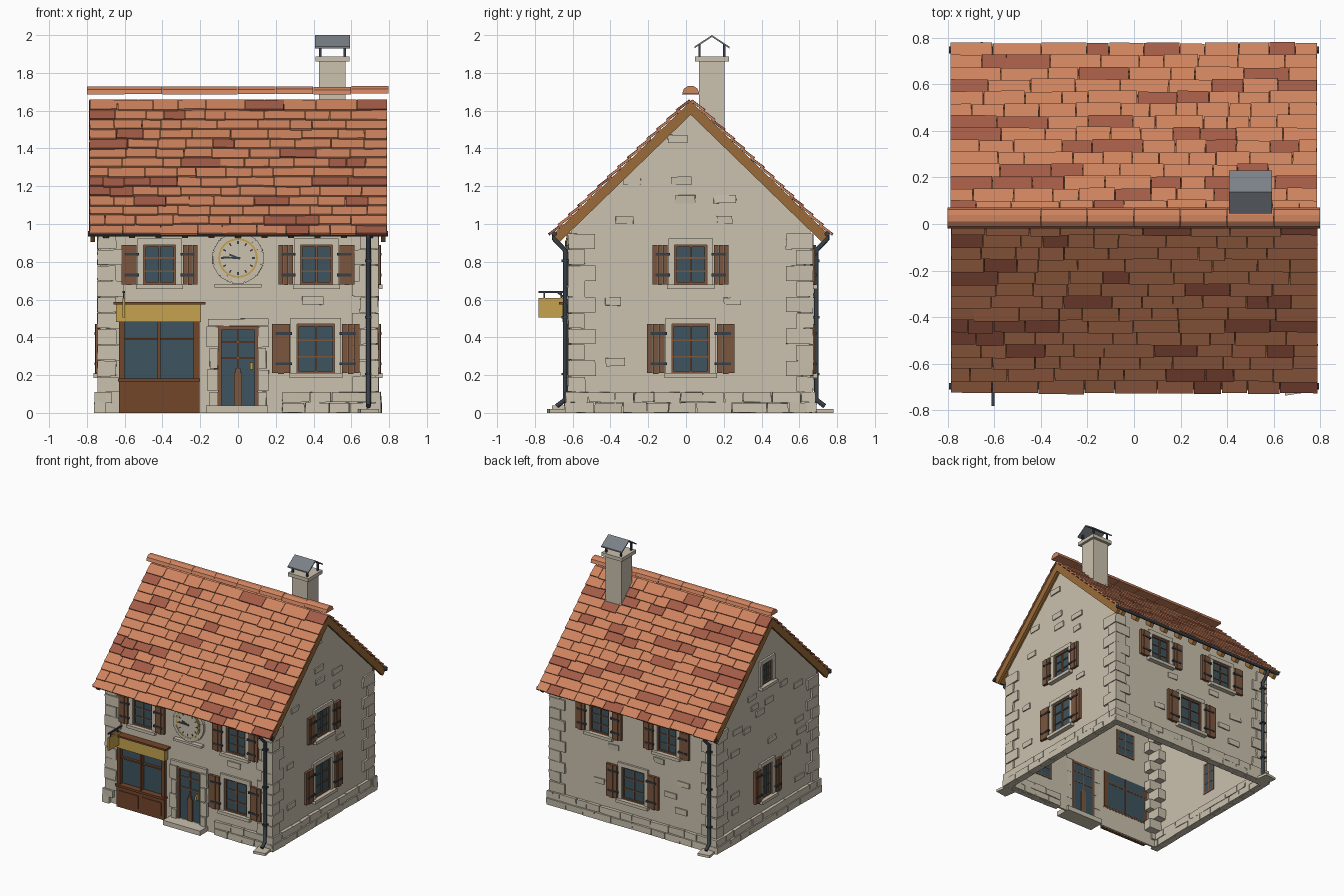
import bpy, bmesh, math, random
from mathutils import Matrix, Vector

random.seed(4)
cube = bpy.context.scene.objects.get("Cube")
if cube:
    bpy.data.objects.remove(cube, do_unlink=True)

COLOURS = {
    "stone": (0.79, 0.755, 0.68), "clay_tile": (0.80, 0.51, 0.37),
    "dark_clay_tile": (0.63, 0.36, 0.28), "shutter_wood": (0.48, 0.34, 0.25),
    "shop_wood": (0.45, 0.28, 0.18), "beam_wood": (0.60, 0.42, 0.23),
    "glass": (0.25, 0.33, 0.37), "iron": (0.23, 0.26, 0.29),
    "zinc": (0.48, 0.50, 0.53), "gold": (0.77, 0.63, 0.31)}
MATS = {}
for name, rgb in COLOURS.items():
    m = bpy.data.materials.new(name)
    m.use_nodes = True
    col = [c ** 2.2 for c in rgb] + [1]
    m.diffuse_color = col
    m.node_tree.nodes["Principled BSDF"].inputs["Base Color"].default_value = col
    MATS[name] = m

parts = {}          # part name -> (bmesh, material name)
IDENT = Matrix()
CY = 0.025          # depth of the ridge line
HX, HY = 0.73, 0.635


def part(name, mat):
    return parts.setdefault(name, (bmesh.new(), mat))[0]


def box(name, mat, x0, x1, y0, y1, z0, z1, M=IDENT, jit=0):
    mid = Matrix.Translation(((x0 + x1) / 2, (y0 + y1) / 2, (z0 + z1) / 2))
    size = Matrix.Diagonal((x1 - x0, y1 - y0, z1 - z0, 1))
    made = bmesh.ops.create_cube(part(name, mat), size=1, matrix=M @ mid @ size)
    for v in made["verts"]:
        v.co += Vector([random.uniform(-jit, jit) for _ in range(3)])
        v.co.z = max(v.co.z, 0)


def disc(name, mat, r, y0, y1, M, sides=32):
    turn = Matrix.Translation((0, (y0 + y1) / 2, 0)) @ Matrix.Rotation(math.pi / 2, 4, 'X')
    bmesh.ops.create_cone(part(name, mat), cap_ends=True, segments=sides, radius1=r,
                          radius2=r, depth=abs(y1 - y0), matrix=M @ turn)


def prism(name, mat, profile, x0, x1):
    bm = part(name, mat)
    a, b = [[bm.verts.new((x, y, z)) for y, z in profile] for x in (x0, x1)]
    faces = [bm.faces.new(a), bm.faces.new(b)]
    for i in range(len(a)):
        j = (i + 1) % len(a)
        faces.append(bm.faces.new((a[i], a[j], b[j], b[i])))
    bmesh.ops.recalc_face_normals(bm, faces=faces)


def rod(name, mat, pts, r):
    cu = bpy.data.curves.new(name, 'CURVE')
    cu.dimensions, cu.bevel_depth, cu.bevel_resolution, cu.use_fill_caps = '3D', r, 2, True
    sp = cu.splines.new('POLY')
    sp.points.add(len(pts) - 1)
    for p, co in zip(sp.points, pts):
        p.co = (*co, 1)
    cu.materials.append(MATS[mat])
    bpy.context.collection.objects.link(bpy.data.objects.new(name, cu))


# Wall frames: local x runs along the wall, local -y points outwards
def frame(x, y, deg):
    return Matrix.Translation((x, y, 0)) @ Matrix.Rotation(math.radians(deg), 4, 'Z')


FRONT, BACK = frame(0, CY - HY, 0), frame(0, CY + HY, 180)
EAST, WEST = frame(HX, CY, 90), frame(-HX, CY, 270)

# Open-bottomed wall shell with gables
bm = part("walls", "stone")
prof = [(CY - HY, 0), (CY - HY, 1.0), (CY, 1.615), (CY + HY, 1.0), (CY + HY, 0)]
ga, gb = [[bm.verts.new((x, y, z)) for y, z in prof] for x in (-HX, HX)]
bm.faces.new(ga[::-1])
bm.faces.new(gb)
bm.faces.new((ga[0], gb[0], gb[1], ga[1]))
bm.faces.new((ga[3], gb[3], gb[4], ga[4]))
bmesh.ops.recalc_face_normals(bm, faces=bm.faces)
if ga[0].link_faces[0].normal.dot(ga[0].link_faces[0].calc_center_median() - Vector((0, CY, .5))) < 0:
    bmesh.ops.reverse_faces(bm, faces=bm.faces)

# Windows with surround, bars and optional shutters
taken = []


def window(M, u, w, z0, z1, shutter=0.0):
    h = w / 2
    taken.append((M, u, h + 0.05 + shutter, z0 - 0.05, z1 + 0.06))
    box("wall_cutters", "stone", u - h, u + h, -.05, .05, z0, z1, M)
    box("window_glass", "glass", u - h, u + h, .008, .016, z0, z1, M)
    for s in (-1, 1):
        a, b = sorted((u + s * h, u + s * (h - .012)))
        box("window_frames", "shutter_wood", a, b, -.004, .018, z0, z1, M)
        a, b = sorted((u + s * h, u + s * (h + .033)))
        box("window_surrounds", "stone", a, b, -.014, .01, z0, z1, M)
        if shutter:
            near = h + .037
            for k in range(3):
                p = [u + s * (near + shutter * (k + e) / 3) for e in (.03, .97)]
                box("shutters", "shutter_wood", min(p), max(p), -.024 - .003 * (k % 2),
                    -.004, z0 - .004 * (k == 1), z1, M)
            for z in (z0 + .05, z1 - .05):
                p = sorted((u + s * (near - .012), u + s * (near + shutter * .8)))
                box("shutter_hinges", "iron", *p, -.031, -.005, z - .007, z + .007, M)
    for z in (z0, z1 - .012):
        box("window_frames", "shutter_wood", u - h, u + h, -.004, .018, z, z + .012, M)
    box("window_bars", "shutter_wood", u - .005, u + .005, 0, .018, z0, z1, M)
    for k in (1, 2):
        z = z0 + (z1 - z0) * k / 3
        box("window_bars", "shutter_wood", u - h, u + h, .001, .018, z - .004, z + .004, M)
    box("window_surrounds", "stone", u - h - .033, u + h + .033, -.016, .01, z1, z1 + .032, M)
    box("window_sills", "stone", u - h - .04, u + h + .04, -.036, .01, z0 - .024, z0, M)


UP, LOW = (0.68, 0.89), (0.21, 0.47)
for M, u in ((FRONT, -.415), (FRONT, .415), (BACK, -.3), (BACK, .3), (EAST, 0)):
    window(M, u, .17, *UP, .08)
for M, u in ((FRONT, .412), (BACK, 0), (EAST, 0)):
    window(M, u, .20, *LOW, .095)
window(WEST, 0, .12, *LOW, .07)
window(WEST, 0, .12, 1.12, 1.29)

# Door with surround, handle and step
box("wall_cutters", "stone", -.1, .1, -.05, .05, .04, .46, FRONT)
box("door_glass", "glass", -.1, .1, .006, .016, .04, .46, FRONT)
for s in (-1, 1):
    box("door_frame", "shutter_wood", s * .097 - .009, s * .097 + .009, -.012, .018, .04, .46, FRONT)
    for k in range(4):
        w = .058 if k % 2 else .044
        x = sorted((s * .106, s * (.106 + w)))
        box("door_surround", "stone", *x, -.022, .015, k * .115 + .003, k * .115 + .112, FRONT, .002)
box("door_frame", "shutter_wood", -.1, .1, -.012, .018, .44, .46, FRONT)
box("door_frame", "shutter_wood", -.006, .006, -.003, .018, .2, .45, FRONT)
box("door_panel", "shutter_wood", -.022, .022, -.006, .018, .04, .215, FRONT)
box("door_panel", "shutter_wood", -.014, .014, -.006, .018, .215, .235, FRONT)
for z in (.29, .375):
    box("door_frame", "shutter_wood", -.09, .09, -.002, .018, z - .005, z + .005, FRONT)
box("door_surround", "stone", -.16, .16, -.02, .015, .462, .498, FRONT, .002)
box("door_handle", "gold", .064, .08, -.03, .006, .23, .268, FRONT)
box("door_step", "stone", -.17, .16, -.1, .03, 0, .038, FRONT)

# Shop front with fascia board
box("wall_cutters", "stone", -.605, -.225, -.05, .05, .18, .48, FRONT)
box("shop_glass", "glass", -.605, -.225, .006, .016, .18, .48, FRONT)
box("shop_base", "shop_wood", -.63, -.205, -.03, -.001, 0, .165, FRONT)
for x in (-.52, -.315):
    box("shop_base", "shop_wood", x - .085, x + .085, -.036, -.02, .03, .135, FRONT)
box("shop_ledge", "shop_wood", -.635, -.2, -.042, .015, .165, .182, FRONT)
for x, w in ((-.615, .015), (-.22, .015), (-.418, .007)):
    box("shop_posts", "shop_wood", x - w, x + w, -.026, .018, .18, .48, FRONT)
box("shop_posts", "shop_wood", -.61, -.22, -.014, .018, .385, .397, FRONT)
box("shop_fascia", "gold", -.645, -.195, -.045, 0, .48, .575, FRONT)
box("shop_fascia_cap", "shop_wood", -.66, -.172, -.062, 0, .575, .588, FRONT)

# Clock
dial = FRONT @ Matrix.Translation((0, 0, .82))
disc("clock_surround", "stone", .132, -.018, .01, dial)
disc("clock_rim", "gold", .105, -.024, 0, dial)
disc("clock_face", "stone", .095, -.028, 0, dial)
for k in range(12):
    T = dial @ Matrix.Rotation(k * math.pi / 6, 4, 'Y')
    box("clock_marks", "iron", -.004, .004, -.031, -.02, .074, .09, T)
    box("clock_stones", "stone", -.032, .032, -.021, .005, .11, .134, T, .001)
for deg, length in ((-68, .05), (-88, .08)):
    box("clock_hands", "iron", -.005, .005, -.034, -.028, -.012, length,
        dial @ Matrix.Rotation(math.radians(deg), 4, 'Y'))
box("clock_ledge", "stone", -.125, .125, -.035, .01, .665, .683, FRONT)
taken += [(FRONT, 0, .2, 0, 1), (FRONT, -.42, .27, 0, .65)]

# Corner stones and two-row plinth
for sx in (-1, 1):
    for sy in (-1, 1):
        for k in range(10):
            lx, ly = ((.125, .075), (.085, .13))[k % 2]
            xs = sorted((sx * (HX + .014), sx * (HX - lx)))
            ys = sorted((CY + sy * (HY + .014), CY + sy * (HY - ly)))
            box("corner_stones", "stone", *xs, *ys, .112 + k * .084, .192 + k * .084, IDENT, .003)
for M, half in ((FRONT, HX), (EAST, HY), (BACK, HX), (WEST, HY)):
    for row in range(2):
        u = -half - .028
        while u < half + .02:
            end = min(u + random.uniform(.09, .2), half + .028)
            if M is not FRONT or u > .165 or end < -.635:
                box("plinth_stones", "stone", u, end - .004, -.03 + row * .006, .03,
                    row * .056, row * .056 + .053, M, .003)
            u = end

# Scattered raised wall stones
spots = [(EAST, u, z) for u, z in ((-.07, 1.45), (-.31, 1.23), (-.05, 1.23), (-.03, 1.13), (.18, 1.13),
         (-.35, 1.02), (.18, 1.02), (-.41, .59), (.22, .59), (-.4, .27))] + [(FRONT, .395, .595)]
for M, half, top in ((BACK, .55, .9), (WEST, .45, 1.4)):
    for _ in range(34):
        u, z = random.uniform(-half, half), random.uniform(.16, top)
        if abs(u) < 1.5 - z:
            spots.append((M, u, z))
for M, u, z in spots:
    w = random.uniform(.04, .06)
    if not any(t[0] is M and abs(u - t[1]) < t[2] + w and t[3] < z + .02 < t[4] + .04 for t in taken):
        box("wall_stones", "stone", u - w, u + w, -.009, .01, z - .021, z + .021, M, .003)
        taken.append((M, u, w, z - .04, z + .03))

# Roof slopes: local y runs down the slope, local z points out of it
PITCH = math.atan(.97)
LEN, ROWS = 1.015, 14
for deg in (0, 180):
    S = (Matrix.Translation((0, CY, 1.648)) @ Matrix.Rotation(math.radians(deg), 4, 'Z')
         @ Matrix.Rotation(-PITCH, 4, 'X'))
    box("roof_deck", "beam_wood", -.775, .775, 0, LEN - .01, -.015, 0, S)
    for s in (-1, 1):
        box("barge_boards", "beam_wood", s * .77 - .012, s * .77 + .012, 0, LEN, -.05, .002, S)
    for k in range(11):
        x = -.7 + k * .14
        box("rafter_tails", "beam_wood", x - .016, x + .016, .86, .985, -.05, -.014, S)
    step = LEN / ROWS
    for row in range(ROWS):
        T = S @ Matrix.Translation((0, row * step, .001)) @ Matrix.Rotation(.13, 4, 'X')
        x = -.788
        while x < .78:
            end = x + random.uniform(.09, .22)
            end = .788 if end > .72 else end
            name, mat = random.choices((("roof_tiles", "clay_tile"),
                                        ("dark_roof_tiles", "dark_clay_tile")), (.79, .21))[0]
            box(name, mat, x, end - .003, 0, step + .012 + random.uniform(-.004, .006),
                0, .012, T, .001)
            x = end

# Ridge tiles
for k in range(8):
    x, lift = -.8 + k * .2, random.uniform(-.003, .003)
    arc = [(CY + .045 * math.cos(a * math.pi / 5), 1.688 + lift + .043 * math.sin(a * math.pi / 5))
           for a in range(6)]
    prism("ridge_tiles", "clay_tile", arc, x, x + .198)

# Chimney and gabled cowl
cx, cy = .5, .137
box("chimney", "stone", cx - .07, cx + .07, cy - .068, cy + .068, 1.4, 1.86)
box("chimney_cap", "stone", cx - .09, cx + .09, cy - .09, cy + .09, 1.86, 1.888)
for sx in (-1, 1):
    for sy in (-1, 1):
        x, y = cx + sx * .065, cy + sy * .065
        box("cowl_posts", "iron", x - .006, x + .006, y - .006, y + .006, 1.885, 1.95)
prism("cowl_roof", "zinc", [(cy - .092, 1.93), (cy, 1.99), (cy + .092, 1.93), (cy + .092, 1.94),
                            (cy, 2.0), (cy - .092, 1.94)], cx - .092, cx + .092)

# Gutters, downpipes and splash stones
for s in (-1, 1):
    wall, eave = CY + s * (HY + .03), CY + s * .722
    x = -s * .69
    rod("gutter", "iron", [(-.795, eave, .948), (.795, eave, .948)], .014)
    rod("downpipe", "iron", [(x, eave, .945), (x, eave, .92), (x, wall, .86), (x, wall, .07),
                             (x, wall + s * .045, .035)], .013)
    P = Matrix.Translation((x, CY + s * .7, 0)) @ Matrix.Rotation(.15, 4, 'Z')
    box("splash_stones", "stone", -.05, .05, -.055, .05, 0, .02, P)
    for z in (.2, .5, .8):
        box("pipe_clips", "iron", x - .018, x + .018, wall - .018, wall + .018, z, z + .012)

# Hanging sign on a bracket
sx = -.605
box("sign_board", "gold", sx - .006, sx + .006, -.78, -.632, .505, .607)
box("sign_bracket", "iron", sx - .006, sx + .006, -.782, -.6, .635, .645)
for y in (-.75, -.66):
    box("sign_hangers", "iron", sx - .003, sx + .003, y - .004, y + .004, .6, .64)
rod("sign_brace", "iron", [(sx, -.61, .58), (sx, -.68, .64)], .005)

# Turn the collected parts into objects
objs = {}
for name, (bm, mat) in parts.items():
    me = bpy.data.meshes.new(name)
    bm.to_mesh(me)
    bm.free()
    me.materials.append(MATS[mat])
    objs[name] = bpy.data.objects.new(name, me)
    bpy.context.collection.objects.link(objs[name])

# Thickness and openings of the walls
cutter = objs["wall_cutters"]
cutter.hide_render, cutter.display_type = True, 'WIRE'
solid = objs["walls"].modifiers.new("thickness", 'SOLIDIFY')
solid.thickness, solid.offset = .02, -1
cut = objs["walls"].modifiers.new("openings", 'BOOLEAN')
cut.operation, cut.object, cut.solver = 'DIFFERENCE', cutter, 'EXACT'
